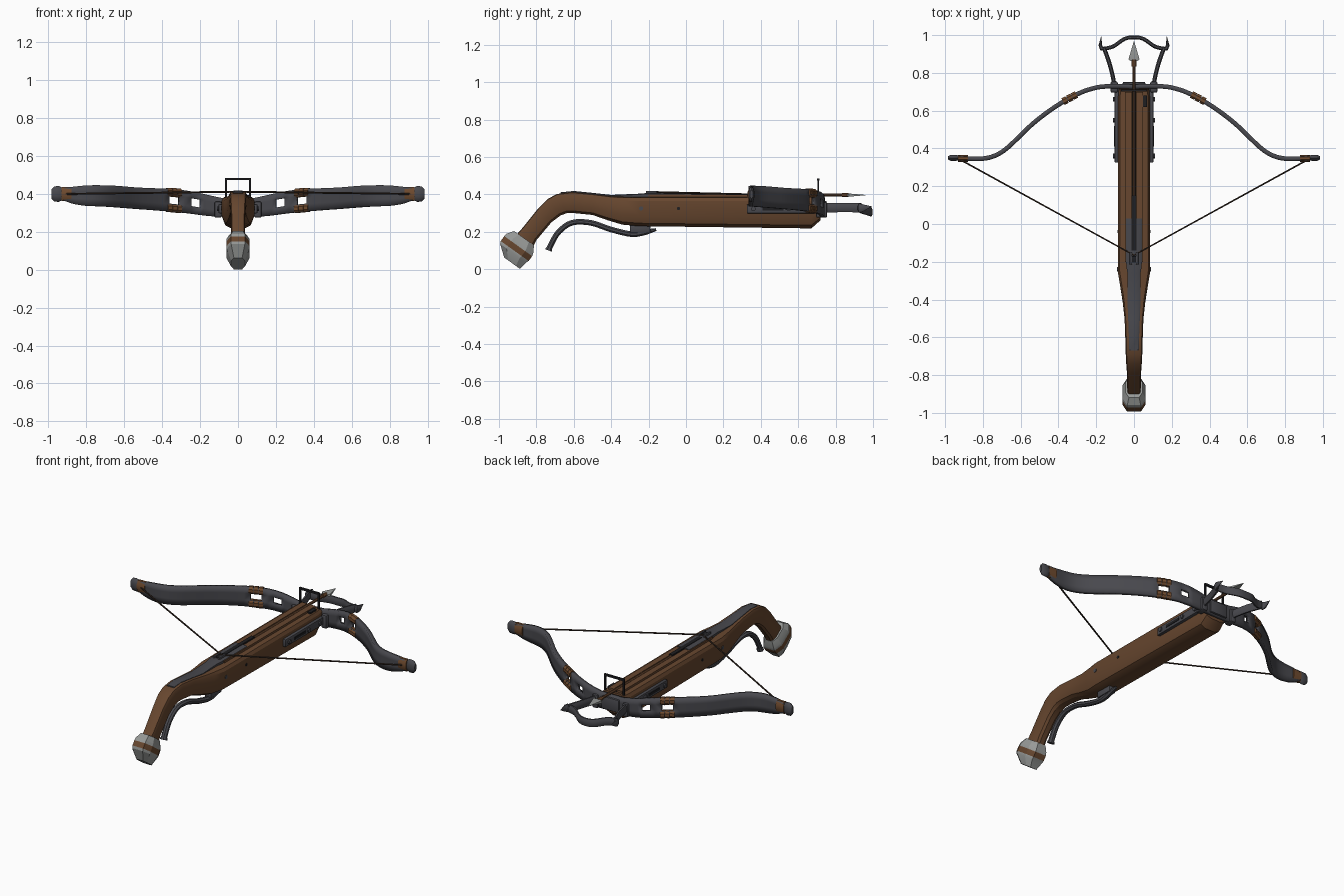
import bpy, bmesh, math
from mathutils import Vector as V

if "Cube" in bpy.data.objects:
    bpy.data.objects.remove(bpy.data.objects["Cube"])


def material(name, r, g, b):
    m = bpy.data.materials.new(name)
    m.diffuse_color = (r, g, b, 1)
    m.use_nodes = True
    m.node_tree.nodes["Principled BSDF"].inputs["Base Color"].default_value = m.diffuse_color
    return m


WOOD = material("walnut_wood", .135, .062, .028)
WRAP = material("leather_wrap", .16, .07, .028)
IRON = material("dark_iron", .065, .065, .075)
BLACK = material("blackened_iron", .013, .013, .015)
STEEL = material("pale_steel", .31, .32, .31)
CORD = material("bow_cord", .04, .025, .017)


def finish(name, bm, mats, angle=35):
    bmesh.ops.recalc_face_normals(bm, faces=bm.faces[:])
    me = bpy.data.meshes.new(name)
    bm.to_mesh(me)
    bm.free()
    for m in mats:
        me.materials.append(m)
    me.shade_smooth()
    me.set_sharp_from_angle(angle=math.radians(angle))
    ob = bpy.data.objects.new(name, me)
    bpy.context.collection.objects.link(ob)
    return ob


def loft(name, rings, mats, seg=None, angle=35):
    """Skin a list of closed rings; seg gives a material index per segment."""
    bm = bmesh.new()
    vs = [[bm.verts.new(p) for p in r] for r in rings]
    n = len(rings[0])
    for k in range(len(vs) - 1):
        for i in range(n):
            j = (i + 1) % n
            f = bm.faces.new((vs[k][i], vs[k][j], vs[k + 1][j], vs[k + 1][i]))
            f.material_index = seg[k] if seg else 0
    bm.faces.new(vs[0])
    f = bm.faces.new(vs[-1])
    f.material_index = seg[-1] if seg else 0
    return finish(name, bm, mats, angle)


def box(name, lo, hi, mat, bevel=0):
    bm = bmesh.new()
    bmesh.ops.create_cube(bm, size=1)
    for v in bm.verts:
        v.co = V([lo[i] + (hi[i] - lo[i]) * (v.co[i] + .5) for i in range(3)])
    if bevel:
        bmesh.ops.bevel(bm, geom=bm.edges[:], offset=bevel, segments=2, affect='EDGES', profile=.5)
    return finish(name, bm, [mat])


def smooth_path(pts, n=5):
    """Catmull-Rom interpolation for points of any dimension."""
    out = []
    for i in range(len(pts) - 1):
        a, b, c, d = (pts[max(0, min(len(pts) - 1, i + k))] for k in (-1, 0, 1, 2))
        for s in range(n):
            t = s / n
            out.append([.5 * (2 * q + (r - p) * t + (2 * p - 5 * q + 4 * r - w) * t * t
                              + (3 * q - p - 3 * r + w) * t ** 3) for p, q, r, w in zip(a, b, c, d)])
    return out + [list(pts[-1])]


def tube(name, pts, ru, rv, mat, n=8, up=(0, 0, 1), scale=None):
    """Sweep an ellipse: ru sideways, rv towards 'up'."""
    pts = [V(p) for p in pts]
    rings = []
    for i, p in enumerate(pts):
        t = (pts[min(i + 1, len(pts) - 1)] - pts[max(i - 1, 0)]).normalized()
        side = t.cross(V(up)).normalized()
        u = side.cross(t)
        k = scale[i] if scale else 1
        rings.append([p + side * ru * k * math.cos(a) + u * rv * k * math.sin(a)
                      for a in ((j + .5) * math.tau / n for j in range(n))])
    return loft(name, rings, [mat])


# Stock: top point, bottom point and half width at each station
stations = [(-.91, .18, -.82, .115, .035), (-.87, .225, -.80, .155, .036), (-.79, .325, -.72, .25, .038),
            (-.74, .375, -.67, .288, .042), (-.69, .402, -.635, .30, .044), (-.61, .412, -.60, .30, .046),
            (-.50, .402, -.50, .29, .05), (-.40, .39, -.42, .262, .06), (-.33, .387, -.34, .238, .072),
            (-.25, .387, -.25, .23, .086), (.67, .387, .67, .218, .084), (.715, .387, .72, .262, .08)]
half = [(.55, 1), (.88, .97), (1, .86), (1, .36), (.8, .1), (.42, 0)]
section = half + [(-x, v) for x, v in reversed(half)]
loft("stock", [[V((x * w, yb + (yt - yb) * v, zb + (zt - zb) * v)) for x, v in section]
               for yt, zt, yb, zb, w in stations], [WOOD], angle=28)

# Butt cap with a wooden band
across = V((0, .81, -.58))
cap = [(-.866, .166, .066, .045), (-.888, .138, .088, .06), (-.897, .123, .092, .062),
       (-.916, .097, .092, .062), (-.924, .085, .086, .06), (-.93, .032, .052, .036)]
octagon = [(1, .5), (.6, 1), (-.6, 1), (-1, .5), (-1, -.5), (-.6, -1), (.6, -1), (1, -.5)]
loft("butt_cap", [[V((a * hx, y, z)) + across * b * hb for a, b in octagon] for y, z, hb, hx in cap],
     [STEEL, WOOD], [0, 0, 1, 0, 0], 20)

# Bolt rail with groove
for s in (-1, 1):
    x0, x1 = sorted((s * .011, s * .047))
    box("rail", (x0, -.2, .375), (x1, .70, .4), WOOD)
box("rail_groove", (-.012, .1, .38), (.012, .70, .389), BLACK)

# Lock plate running down the neck
plate = [(.03, .406, .042), (-.22, .406, .041), (-.26, .403, .035), (-.40, .397, .035),
         (-.50, .408, .031), (-.60, .418, .027), (-.67, .411, .025)]
loft("lock_plate", [[V((-w, y, z - .022)), V((w, y, z - .022)), V((w, y, z - .004)), V((w * .8, y, z)),
                     V((-w * .8, y, z)), V((-w, y, z - .004))] for y, z, w in plate], [IRON])
box("lock_slot", (-.012, -.14, .39), (.012, .15, .409), BLACK)
for s in (-1, 1):
    box("nut_cheek", (s * .017 - .006, -.215, .395), (s * .017 + .006, -.15, .419), IRON, .003)
box("nut", (-.012, -.205, .395), (.012, -.17, .415), BLACK, .003)
tube("lock_pin", [(-.089, -.24, .325), (.089, -.24, .325)], .012, .012, IRON)
tube("stock_pin", [(-.088, -.04, .325), (.088, -.04, .325)], .009, .009, BLACK)

# Trigger lever
lever = smooth_path([(0, -.16, .212), (0, -.22, .197), (0, -.29, .187), (0, -.40, .212), (0, -.51, .248),
                     (0, -.61, .248), (0, -.68, .20), (0, -.72, .135), (0, -.735, .10)], 4)
tube("trigger_lever", lever, .018, .016, IRON, 8, (0, .3, 1),
     [.5 + .5 * min(1, i / 4) + (.25 if i > 30 else 0) for i in range(len(lever))])
box("trigger_mount", (-.022, -.3, .195), (.022, -.19, .236), IRON, .006)

# Bow limbs: x, y, bottom z, top z along one limb
limb = smooth_path([(0, .727, .28, .375), (.08, .73, .28, .378), (.16, .728, .284, .395), (.24, .712, .295, .412),
                    (.335, .67, .305, .425), (.44, .605, .314, .43), (.537, .53, .321, .434), (.61, .46, .327, .44),
                    (.68, .395, .332, .445), (.74, .36, .335, .446), (.80, .346, .337, .445),
                    (.87, .346, .348, .438), (.93, .35, .37, .43)], 5)


def limb_at(x):
    for a, b in zip(limb, limb[1:]):
        if x <= b[0]:
            t = (x - a[0]) / (b[0] - a[0])
            return [p + (q - p) * t for p, q in zip(a, b)]
    return limb[-1]


xs = [0, .08, .14, .18, .20, .25, .28, .312, .368, .40] + [.4 + .53 * i / 22 for i in range(1, 23)]
xs = [-x for x in reversed(xs[1:])] + xs
bm = bmesh.new()
cols = []
for x in xs:
    ax, y, zb, zt = limb_at(abs(x))
    cols.append([bm.verts.new((x, y, zb + (zt - zb) * f)) for f in (0, .34, .7, 1)])
for k in range(len(xs) - 1):
    mid = abs(xs[k] + xs[k + 1]) / 2
    for r in range(3):
        if r == 1 and (.2 < mid < .25 or .312 < mid < .368):
            continue  # lightening holes
        bm.faces.new((cols[k][r], cols[k + 1][r], cols[k + 1][r + 1], cols[k][r + 1]))
for v in [v for v in bm.verts if not v.link_faces]:
    bm.verts.remove(v)
bow = finish("bow_limbs", bm, [IRON], 40)
solid = bow.modifiers.new("thickness", 'SOLIDIFY')
solid.thickness, solid.offset = .024, 0

for s in (-1, 1):
    # Leather wraps on the limb struts and at the tips
    for x in (.315, .34, .365):
        _, y, zb, zt = limb_at(x)
        d = V((s * .011, -.0055, 0))
        for f in (.16, .85):
            p = V((s * x, y, zb + (zt - zb) * f))
            tube("limb_wrap", [p - d, p + d], .021, .025, WRAP)
    for x in (.887, .905, .923):
        tube("tip_wrap", [(s * (x - .009), .348, .40), (s * (x + .009), .348, .40)], .02, .04, WRAP)
    # Rounded limb tip
    tube("limb_tip", [(s * .93, .35, .4), (s * .945, .35, .4), (s * .97, .35, .4), (s * .985, .35, .4)],
         .017, .042, IRON, 10, scale=[.8, 1, .95, .55])
    # Side plate with rivets and slot
    x0, x1 = sorted((s * .078, s * .103))
    box("side_plate", (x0, .325, .298), (x1, .72, .346), IRON, .006)
    x0, x1 = sorted((s * .1, s * .106))
    box("side_plate_slot", (x0, .41, .314), (x1, .52, .33), BLACK)
    for y in (.36, .55, .66):
        tube("rivet", [(s * .09, y, .322), (s * .112, y, .322)], .013, .013, IRON)
    # Lug clamping the bow to the stock
    box("bow_lug", (s * .105 - .02, .695, .275), (s * .105 + .02, .755, .36), IRON, .01)
    # Stirrup arm and spike
    tube("stirrup_arm", smooth_path([(s * .104, .70, .328), (s * .108, .76, .328), (s * .13, .85, .33),
                                     (s * .16, .935, .328)], 4), .012, .027, IRON)
    tube("stirrup_spike", [(s * .15, .925, .327), (s * .172, .93, .327), (s * .178, .945, .328), (s * .174, .992, .335)],
         .013, .026, IRON, 8, scale=[.8, 1, .8, .05])
    # Front loop post
    tube("sight_post", [(s * .064, .707, .35), (s * .064, .707, .482)], .007, .007, BLACK, 4, (0, 1, 0))

tube("stirrup_bar", smooth_path([(-.16, .928, .327), (-.11, .94, .322), (-.05, .98, .31), (0, .988, .306),
                                 (.05, .98, .31), (.11, .94, .322), (.16, .928, .327)], 4), .011, .026, IRON)
box("sight_bar", (-.069, .701, .473), (.069, .713, .485), BLACK)
box("bow_front_block", (-.06, .735, .285), (.06, .752, .365), IRON, .006)
box("rail_clip", (.035, .62, .385), (.068, .68, .394), BLACK)

# Bow string
tube("bow_string", [(-.91, .335, .4), (0, -.165, .412), (.91, .335, .4)], .005, .005, CORD, 6)

# Bolt with flat steel head
tube("bolt_shaft", [(0, .15, .396), (0, .865, .396)], .009, .009, WOOD)
tube("bolt_collar", [(0, .835, .396), (0, .87, .396)], .013, .012, WRAP)
tube("bolt_head", [(0, .862, .396), (0, .872, .396), (0, .968, .396)], .032, .009, STEEL, 4, scale=[.7, 1.3, .03])
